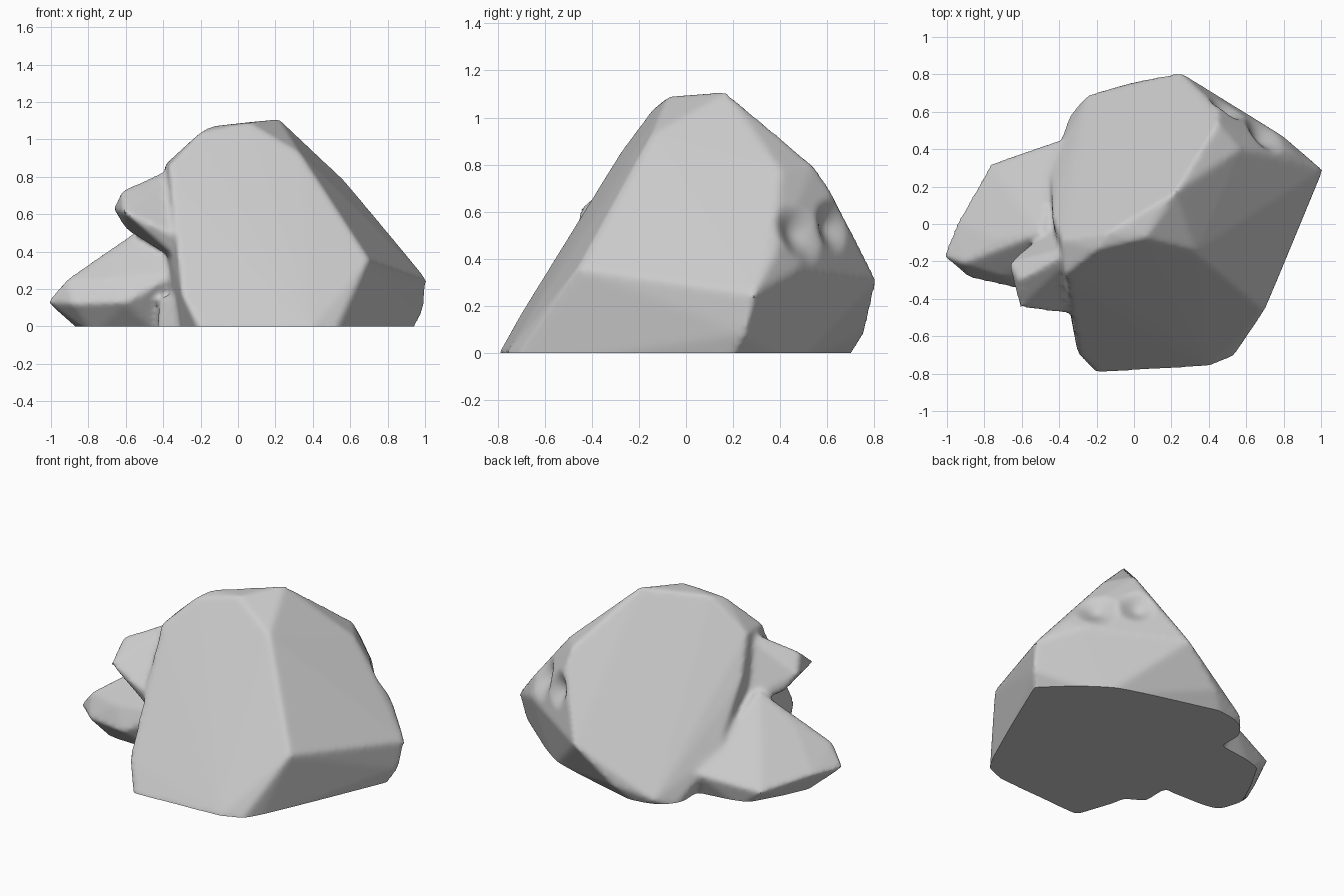
import bpy, bmesh, math
from mathutils import Vector

cube = bpy.data.objects.get("Cube")
if cube:
    bpy.data.objects.remove(cube, do_unlink=True)

stone = bpy.data.materials.new("grey stone")
stone.use_nodes = True
GREY = (0.6, 0.6, 0.6, 1)
stone.diffuse_color = GREY
stone.node_tree.nodes["Principled BSDF"].inputs["Base Color"].default_value = GREY

ROOT = 0.05  # depth of stone below ground, trimmed off at the end


def front(x, z):
    """Point on the flat sloping front."""
    return (x, -.77 + .63 * z + .12 * x, z)


def slab(x, y):
    """Point on the flat rear-right slab."""
    return (x, y, 1.14 + x - 1.465 * y)


def add_lump(bm, corners):
    """Wrap corner points in a convex skin, carrying ground corners below ground."""
    roots = [(x, y, -ROOT) for x, y, z in corners if z == 0]
    verts = [bm.verts.new(c) for c in corners + roots]
    bmesh.ops.convex_hull(bm, input=verts)
    bmesh.ops.delete(bm, geom=[v for v in bm.verts if not v.link_faces], context='VERTS')


# Main rock: sloping front, flat rear slab, long left flank
main_rock = [
    front(-.2, 0), (.4, -.76, 0), front(.53, 0), (.58, -.62, 0), front(.7, .36),
    front(-.3, .17), front(-.28, .4), front(-.37, .86), front(-.2, 1.04),
    front(.06, 1.09), front(.33, .93),
    (-.15, -.05, 1.07), slab(.1, .1), (.22, .17, 1.11), slab(.3, .3), slab(.38, .44),
    slab(.45, .54), (.45, .62, .68), slab(-.39, -.08), slab(-.44, .05), slab(-.45, .29),
    (.57, .4, .78), (.69, .4, .62), (.86, .38, .42), (.8, .47, .35),
    (1.01, .29, .25), (.99, .25, .08), (.92, .18, 0), (.71, -.3, 0), (.62, .47, 0),
    (.25, .81, .31), (0, .76, .09), (-.25, .69, .03), (-.12, .67, 0), (-.34, .58, 0),
    (-.3, -.5, 0),
]

# Low lobe spreading from the right side
low_lobe = [
    (-1.02, -.17, .13), (-.92, -.21, .25), (-.74, -.08, .36), (-.5, -.05, .54), (-.94, .02, .13),
    (-.77, .32, .08), (-.6, .35, .1), (-.4, .45, .15), (-.25, .38, 0), (-.77, -.17, 0),
    (-.82, 0, 0), (-.63, .33, 0), (-.88, -.29, .12), (-.6, -.35, .13), (-.42, -.18, 0),
    (-.3, -.3, .3), (-.7, -.28, .25), (-.15, .1, .3), (-.15, 0, 0),
]

# Overhanging ledge above the lobe
upper_ledge = [
    (-.62, -.3, .73), (-.61, -.45, .61), (-.67, -.21, .63), (-.6, -.15, .52), (-.47, -.22, .79),
    (-.27, -.49, .46), (-.25, -.43, .3), (-.25, -.1, .9), (-.35, .05, .42), (-.15, 0, .5),
]

# Foot between the front slope and the lobe
front_foot = [
    (-.43, -.4, 0), (-.31, -.47, 0), (-.33, -.45, .15), (-.42, -.33, .15), (-.1, -.55, 0),
    (-.1, -.3, .3), (-.42, -.1, 0), (-.1, 0, 0),
]

bm = bmesh.new()
for lump in (main_rock, low_lobe, upper_ledge, front_foot):
    add_lump(bm, lump)
bmesh.ops.recalc_face_normals(bm, faces=bm.faces)
mesh = bpy.data.meshes.new("rock")
bm.to_mesh(mesh)
bm.free()
rock = bpy.data.objects.new("rock", mesh)
bpy.context.collection.objects.link(rock)
mesh.materials.append(stone)

# Fuse the lumps into one weathered skin
fuse = rock.modifiers.new("fuse", 'REMESH')
fuse.mode = 'VOXEL'
fuse.voxel_size = 0.016
weather = rock.modifiers.new("weather", 'SMOOTH')
weather.factor = 0.5
weather.iterations = 8
bpy.ops.object.select_all(action='DESELECT')
rock.select_set(True)
bpy.context.view_layer.objects.active = rock
for name in ("fuse", "weather"):
    bpy.ops.object.modifier_apply(modifier=name)

bm = bmesh.new()
bm.from_mesh(rock.data)

# Hollows worn into the rear flank
inward = Vector((-.6, -.75, -.1))
for centre, radius, depth in (((.68, .47, .5), .15, .06), ((.5, .62, .54), .13, .05)):
    for v in bm.verts:
        fall = max(0, 1 - (v.co - Vector(centre)).length / radius)
        v.co += inward * depth * fall * fall * (3 - 2 * fall)

# Trim flat at the ground and close the underside
cut = bmesh.ops.bisect_plane(bm, geom=bm.verts[:] + bm.edges[:] + bm.faces[:],
                             plane_co=(0, 0, 0), plane_no=(0, 0, 1), clear_inner=True)
rim = [e for e in cut["geom_cut"] if isinstance(e, bmesh.types.BMEdge)]
bmesh.ops.triangle_fill(bm, edges=rim, use_beauty=True)
bmesh.ops.recalc_face_normals(bm, faces=bm.faces)
for f in bm.faces:
    f.material_index = 0
bm.to_mesh(rock.data)
bm.free()
bpy.ops.object.shade_smooth_by_angle(angle=math.radians(40))
